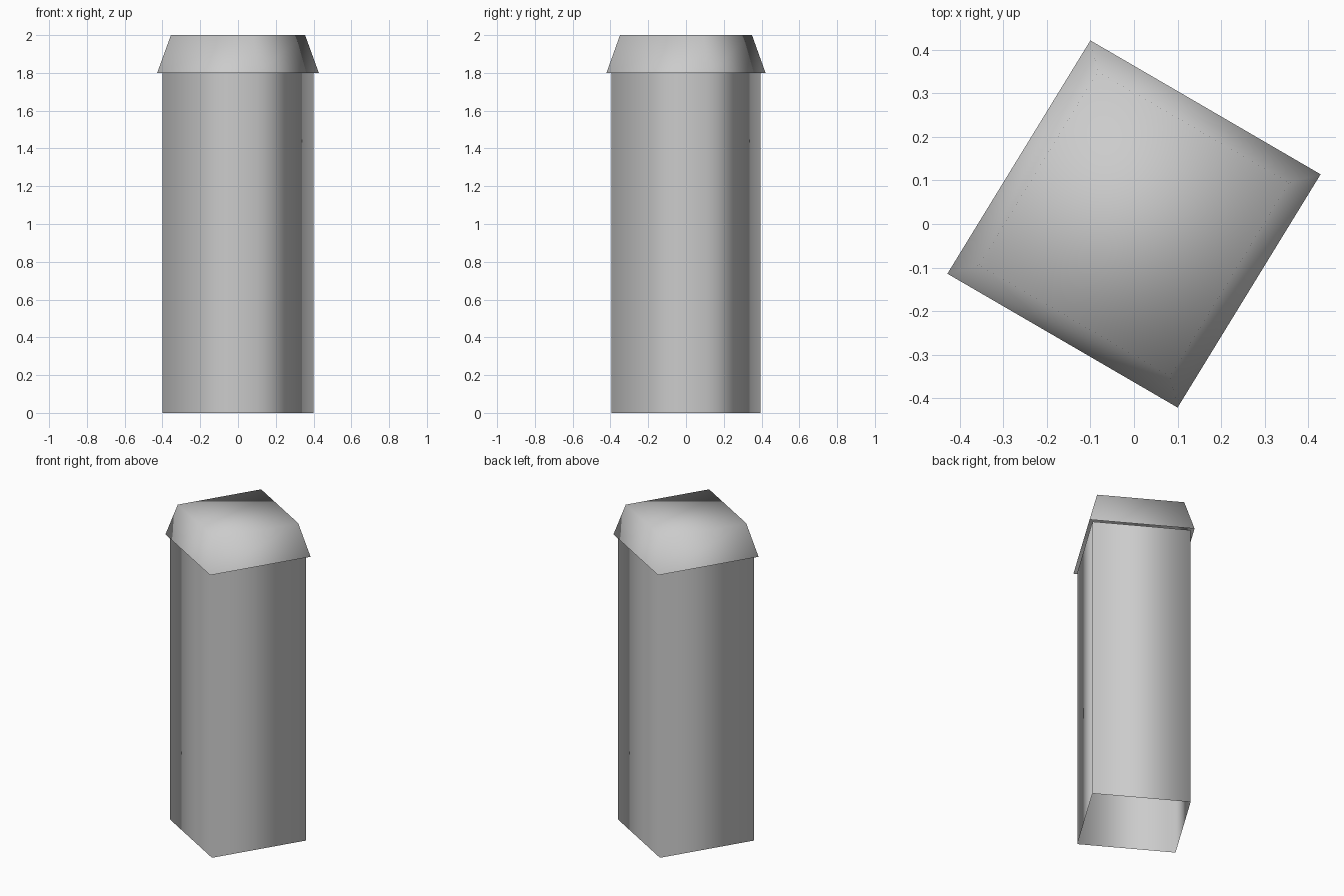
import bpy
import bmesh

cube = bpy.data.objects.get("Cube")
if cube:
    bpy.data.objects.remove(cube, do_unlink=True)

# One plain grey for the whole post
grey = bpy.data.materials.new("light_grey")
grey.use_nodes = True
colour = (0.6, 0.6, 0.6, 1.0)
grey.diffuse_color = colour
grey.node_tree.nodes["Principled BSDF"].inputs["Base Color"].default_value = colour

# Two half-diagonals of the slightly skewed, turned square section
HALF_A = (0.428, 0.114)
HALF_B = (-0.10, 0.421)


def section(bm, scale, z):
    """Four corners of the section at a height."""
    corners = [(s * x, s * y) for s in (scale, -scale) for x, y in (HALF_A, HALF_B)]
    return [bm.verts.new((x, y, z)) for x, y in corners]


def open_shell(name, levels, close_top=False):
    """Four-sided shell through (scale, height) levels, open underneath."""
    bm = bmesh.new()
    rings = [section(bm, scale, z) for scale, z in levels]
    for low, high in zip(rings, rings[1:]):
        for i in range(4):
            j = (i + 1) % 4
            bm.faces.new((low[i], low[j], high[j], high[i]))
    if close_top:
        bm.faces.new(rings[-1])
    for face in bm.faces:
        face.smooth = True
    mesh = bpy.data.meshes.new(name)
    bm.to_mesh(mesh)
    bm.free()
    mesh.materials.append(grey)
    obj = bpy.data.objects.new(name, mesh)
    bpy.context.collection.objects.link(obj)
    return obj


# Hollow shaft, and the tapered cap that overhangs it
open_shell("post_shaft", [(0.935, 0.0), (0.935, 1.8)])
open_shell("post_cap", [(1.0, 1.8), (0.83, 2.0)], close_top=True)
